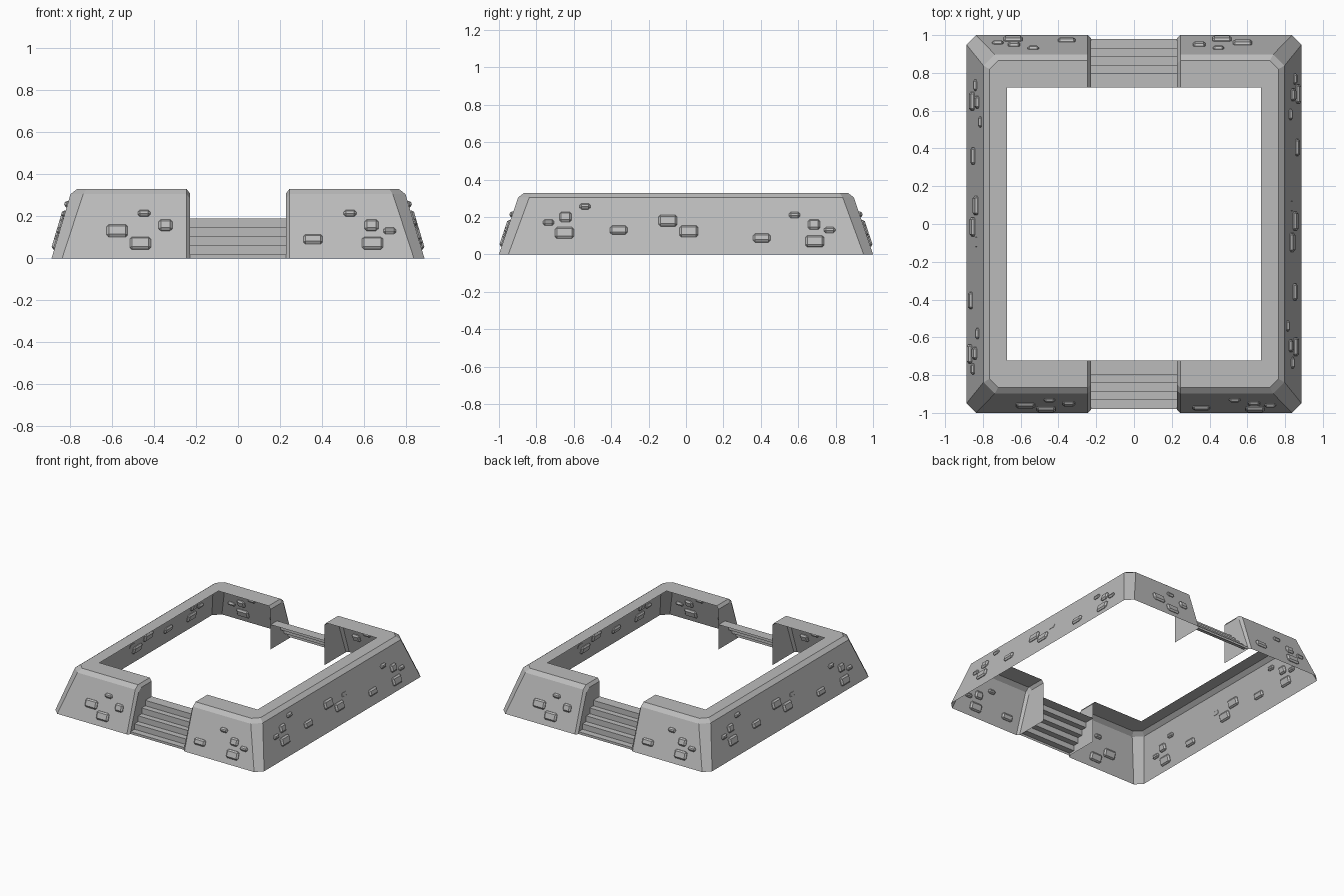
import bpy, bmesh, math
from mathutils import Matrix, Vector

old = bpy.data.objects.get("Cube")
if old:
    bpy.data.objects.remove(old, do_unlink=True)

stone = bpy.data.materials.new("grey stone")
stone.use_nodes = True
COLOUR = (0.5, 0.5, 0.5, 1)
stone.diffuse_color = COLOUR
stone.node_tree.nodes["Principled BSDF"].inputs["Base Color"].default_value = COLOUR

GAP, BEVEL, INSET = 0.228, 0.017, 0.022
HALF_TURN = Matrix.Rotation(math.pi, 4, 'Z')


def finish(name, bm, normals=True):
    """Make an object from a bmesh, plus its partner turned half way round."""
    bmesh.ops.remove_doubles(bm, verts=bm.verts, dist=0.0005)
    if normals:
        bmesh.ops.recalc_face_normals(bm, faces=bm.faces)
    mesh = bpy.data.meshes.new(name)
    bm.to_mesh(mesh)
    bm.free()
    mesh.materials.append(stone)
    for suffix, turn in (("_a", Matrix.Identity(4)), ("_b", HALF_TURN)):
        ob = bpy.data.objects.new(name + suffix, mesh)
        ob.matrix_world = turn
        bpy.context.collection.objects.link(ob)


# Half of the sloping wall: levels are (half width, half length, corner cut, height)
LEVELS = [(0.887, 1.0, 0.05, 0), (0.797, 0.898, 0.06, 0.305),
          (0.765, 0.865, 0.045, 0.33), (0.672, 0.722, 0, 0.33)]


def wall_ring(i, level):
    x, y, cut, z = level
    end_y = y if i == 3 else y - INSET * 0.7
    end_z = z if i == 0 else z - INSET
    front = [(GAP, -end_y, end_z), (GAP + BEVEL, -y, z), (x - cut, -y, z), (x, cut - y, z)]
    return front + [(px, -py, pz) for px, py, pz in reversed(front)]


bm = bmesh.new()
rings = [[bm.verts.new(p) for p in wall_ring(i, lv)] for i, lv in enumerate(LEVELS)]
for low, high in zip(rings, rings[1:]):
    for i in range(len(low) - 1):
        bm.faces.new((low[i], low[i + 1], high[i + 1], high[i]))
# Upright plates closing the wall beside the stairs
for end in (0, -1):
    edge = [ring[end] for ring in rings]
    foot = bm.verts.new((GAP, edge[-1].co.y, 0))
    bm.faces.new(edge + [foot])
finish("wall", bm)

# Stairs: thin stepped sheet with a landing at the top
steps = [(0.98, 0.018), (0.932, 0.06), (0.886, 0.104), (0.843, 0.148), (0.80, 0.19)]
profile, height = [], 0
for y, z in steps:
    profile += [(-y, height), (-y, z)]
    height = z
profile.append((-0.722, height))
bm = bmesh.new()
rows = [[bm.verts.new((x, y, z)) for x in (-GAP, GAP)] for y, z in profile]
for a, b in zip(rows, rows[1:]):
    bm.faces.new((a[0], a[1], b[1], b[0]))
finish("stairs", bm, normals=False)


def add_brick(bm, along, z, w, h, side, depth=0.03):
    """Bevelled brick set into the sloping face of the front or the side wall."""
    axis = 0 if side else 1
    bottom, top, rise = LEVELS[0][axis], LEVELS[1][axis], LEVELS[1][3]
    out = bottom + (top - bottom) * z / rise
    part = bmesh.new()
    bmesh.ops.create_cube(part, size=1)
    bmesh.ops.scale(part, vec=(w, depth, h), verts=part.verts)
    bmesh.ops.bevel(part, geom=part.edges[:], offset=min(0.011, depth * 0.35),
                    segments=1, affect='EDGES')
    lean = Matrix.Rotation(-math.atan2(bottom - top, rise), 4, 'X')
    place = Matrix.Translation((along, -out, z)) @ lean
    if side:
        place = Matrix.Rotation(math.pi / 2, 4, 'Z') @ place
    part.transform(place)
    mesh = bpy.data.meshes.new("brick_part")
    part.to_mesh(mesh)
    part.free()
    bm.from_mesh(mesh)
    bpy.data.meshes.remove(mesh)


# Brick sizes, then (position along wall, height, size)
SIZES = {"big": (0.1, 0.062), "long": (0.092, 0.048),
         "square": (0.065, 0.056), "small": (0.06, 0.032)}
FRONT = [(-0.575, 0.13, "big"), (-0.447, 0.214, "small"), (-0.345, 0.157, "square"),
         (-0.465, 0.071, "big"), (0.357, 0.09, "long"), (0.533, 0.214, "small"),
         (0.635, 0.157, "square"), (0.64, 0.071, "big"), (0.722, 0.13, "small")]
SIDE = [(-0.735, 0.17, "small"), (-0.645, 0.2, "square"), (-0.54, 0.257, "small"),
        (-0.65, 0.115, "big"), (-0.36, 0.13, "long"), (-0.097, 0.18, "big"),
        (0.015, 0.123, "big"), (0.405, 0.088, "long"), (0.58, 0.21, "small"),
        (0.684, 0.16, "square"), (0.688, 0.07, "big"), (0.768, 0.13, "small")]
for name, bricks, side in (("front_bricks", FRONT, False), ("side_bricks", SIDE, True)):
    bm = bmesh.new()
    for along, z, size in bricks:
        add_brick(bm, along, z, *SIZES[size], side)
    if side:  # one brick sits almost flush
        add_brick(bm, 0.095, 0.18, 0.052, 0.027, side, depth=0.004)
    finish(name, bm)
